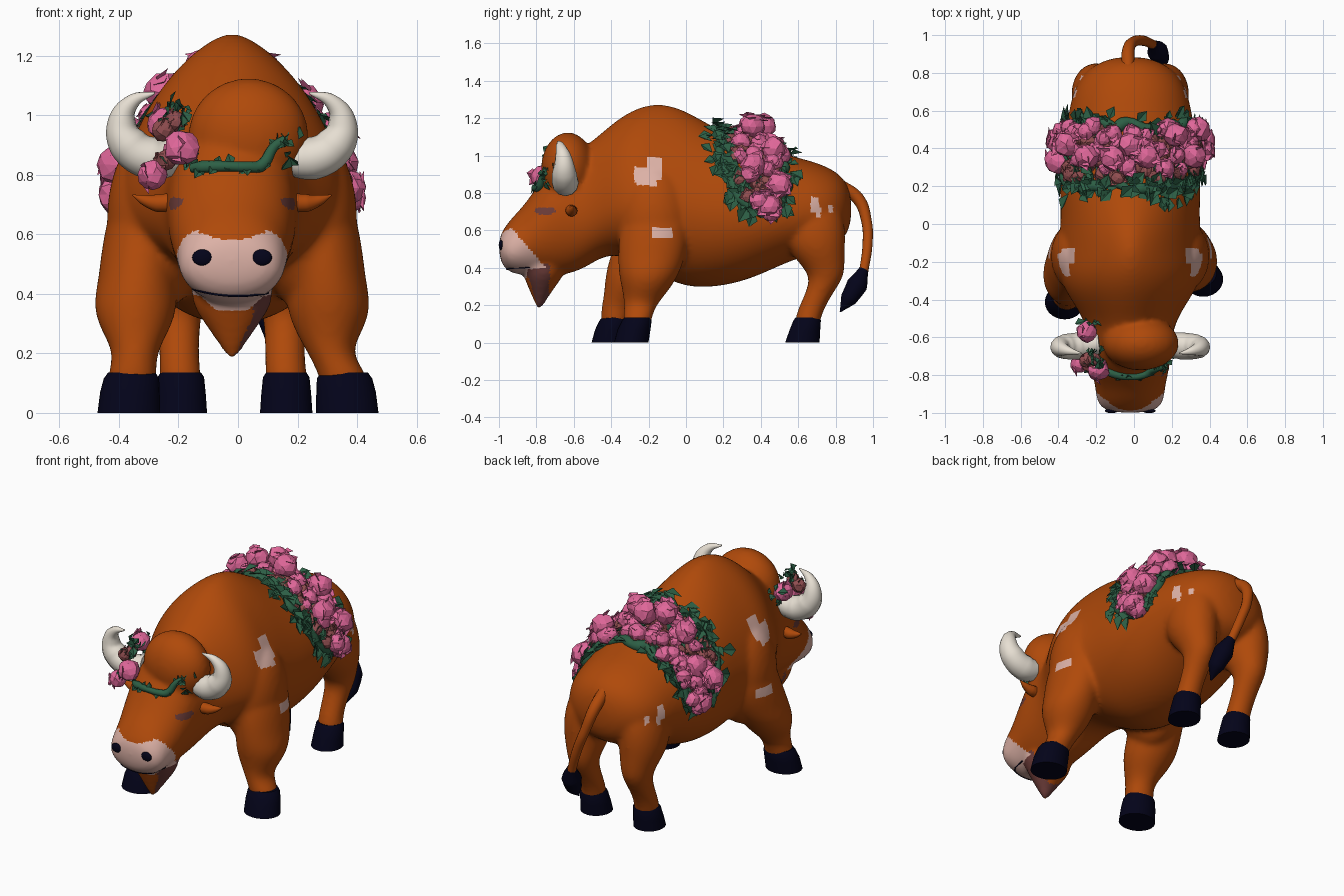
import bpy, bmesh, math, random
from mathutils import Vector, Matrix

random.seed(7)
if "Cube" in bpy.data.objects:
    bpy.data.objects.remove(bpy.data.objects["Cube"], do_unlink=True)


def material(name, *rgb):
    m = bpy.data.materials.new(name)
    m.use_nodes = True
    m.diffuse_color = (*rgb, 1)
    for node in m.node_tree.nodes:
        if node.type == 'BSDF_PRINCIPLED':
            node.inputs["Base Color"].default_value = (*rgb, 1)
    return m


COAT = material("orange coat", .43, .067, .003)
SKIN = material("pale pink skin", .72, .44, .38)
BROWN = material("dull brown", .15, .045, .04)
NAVY = material("dark navy", .001, .001, .01)
HORN = material("ivory horn", .8, .74, .65)
PINK = material("rose pink", .74, .135, .32)
DUSTY = material("dusty rose", .28, .075, .08)
GREEN = material("leaf green", .026, .115, .06)
MID = -.02  # the body leans slightly to its right


def activate(ob):
    bpy.ops.object.select_all(action='DESELECT')
    ob.select_set(True)
    bpy.context.view_layer.objects.active = ob


def to_object(name, bm, mats, smooth=None):
    bmesh.ops.recalc_face_normals(bm, faces=bm.faces)
    me = bpy.data.meshes.new(name)
    bm.to_mesh(me)
    bm.free()
    for m in mats:
        me.materials.append(m)
    ob = bpy.data.objects.new(name, me)
    bpy.context.collection.objects.link(ob)
    activate(ob)
    if smooth:
        bpy.ops.object.shade_smooth_by_angle(angle=math.radians(smooth))
    return ob


def loft(bm, rings):
    rows = [[bm.verts.new(p) for p in r] for r in rings]
    n = len(rows[0])
    for a, b in zip(rows, rows[1:]):
        for i in range(n):
            bm.faces.new((a[i], a[(i + 1) % n], b[(i + 1) % n], b[i]))
    bm.faces.new(rows[0])
    bm.faces.new(rows[-1])


ANGLES = [math.tau * i / 28 for i in range(28)]


def upright_ring(y, top, bot, half, bias):
    """Egg-shaped section across the body; the hump tapers to a ridge."""
    mid = bot + (top - bot) * bias
    ridge = 2 / (1.5 + .5 * min(1, abs(y + .12) / .45))
    ring = []
    for a in ANGLES:
        c, s = math.cos(a), math.sin(a)
        if s > 0:
            c, s = math.copysign(abs(c) ** ridge, c), s ** ridge
        ring.append(Vector((MID + half * c, y, mid + s * ((top - mid) if s > 0 else (mid - bot)))))
    return ring


def flat_ring(z, x, y, rx, ry):
    return [Vector((x + rx * math.cos(a), y + ry * math.sin(a), z)) for a in ANGLES]


def ellipsoid(bm, centre, size):
    bmesh.ops.create_uvsphere(bm, u_segments=24, v_segments=14, radius=1,
                              matrix=Matrix.Translation(centre) @ Matrix.Diagonal((*size, 1)))


def strand(name, points, mat):
    """Tapered tube through (x, y, z, radius) points."""
    cu = bpy.data.curves.new(name, 'CURVE')
    cu.dimensions = '3D'
    cu.bevel_depth, cu.bevel_resolution, cu.resolution_u = 1, 4, 8
    cu.use_fill_caps = True
    sp = cu.splines.new('BEZIER')
    sp.bezier_points.add(len(points) - 1)
    for bp, (x, y, z, r) in zip(sp.bezier_points, points):
        bp.co, bp.radius = (x, y, z), r
        bp.handle_left_type = bp.handle_right_type = 'AUTO'
    cu.materials.append(mat)
    ob = bpy.data.objects.new(name, cu)
    bpy.context.collection.objects.link(ob)
    activate(ob)
    bpy.ops.object.convert(target='MESH')
    bpy.context.object.data.shade_smooth()


# Body and head: one run of sections from rump to muzzle
bm = bmesh.new()
loft(bm, [upright_ring(*s) for s in (
    (.885, .77, .66, .06, .5), (.86, .86, .57, .16, .5), (.8, .92, .52, .25, .48),
    (.7, .965, .48, .305, .46), (.6, .99, .45, .325, .46), (.5, 1.02, .41, .345, .46),
    (.35, 1.06, .34, .365, .46), (.2, 1.125, .3, .375, .46), (.05, 1.215, .29, .37, .44),
    (-.05, 1.265, .315, .375, .42), (-.15, 1.285, .36, .385, .38), (-.25, 1.265, .42, .385, .36),
    (-.35, 1.21, .47, .35, .36), (-.45, 1.125, .46, .28, .4), (-.55, 1.04, .39, .23, .45),
    (-.65, 1, .36, .22, .5), (-.72, .95, .355, .215, .5), (-.8, .83, .36, .2, .5),
    (-.87, .73, .36, .185, .45), (-.93, .67, .37, .18, .42), (-.975, .61, .4, .155, .45),
    (-1, .56, .46, .09, .5))])
# Beard
loft(bm, [flat_ring(z, MID, y, rx, ry) for z, y, rx, ry in (
    (.175, -.785, .01, .01), (.24, -.78, .05, .04), (.31, -.77, .1, .08),
    (.38, -.76, .145, .12), (.48, -.76, .13, .11))])
# Hair mound on the poll
ellipsoid(bm, (.035, -.632, .93), (.205, .145, .195))

FRONT_LEG = ((.78, .27, -.15, .11, .16), (.6, .3, -.17, .135, .19), (.45, .318, -.185, .13, .18),
             (.36, .325, -.2, .145, .16), (.28, .325, -.215, .118, .125), (.2, .325, -.245, .07, .085),
             (.13, .355, -.26, .085, .078), (.07, .357, -.264, .075, .07))
HIND_LEG = ((.84, .13, .68, .05, .08), (.74, .165, .68, .12, .15), (.6, .18, .685, .135, .17),
            (.5, .185, .695, .125, .155), (.42, .18, .73, .1, .12), (.35, .18, .755, .08, .09),
            (.27, .178, .715, .07, .075), (.18, .178, .668, .067, .07), (.12, .178, .65, .072, .07),
            (.07, .178, .645, .065, .06))
FRONT_HOOF = ((0, .367, -.293, .105, .092), (.07, .363, -.278, .1, .088), (.115, .358, -.264, .093, .08),
              (.135, .357, -.26, .08, .07))
HIND_HOOF = ((0, .177, .622, .088, .092), (.06, .177, .634, .084, .083), (.12, .177, .648, .078, .073),
             (.135, .177, .65, .068, .064))


def leg_rings(sections, side, stride, low_shift):
    """Mirror a leg, slide its foot forward by the stride and sideways by the low shift."""
    rings = []
    for z, x, y, rx, ry in sections:
        foot = min(1, max(0, (.6 - z) / .4))
        shift = low_shift if z < .18 else MID
        rings.append(flat_ring(z, side * x + shift, y - stride * foot, rx, ry))
    return rings


for side, label in ((1, "left"), (-1, "right")):
    ellipsoid(bm, (side * .25 + MID, -.17, .65), (.173, .205, .31))
    ellipsoid(bm, (side * .15 + MID, -.71, .75), (.05, .06, .035))
    for kind, leg, hoof, step, shift in (("front", FRONT_LEG, FRONT_HOOF, .06 - side * .06, 0),
                                         ("hind", HIND_LEG, HIND_HOOF, 0, -.015)):
        loft(bm, leg_rings(leg, side, step, shift))
        hb = bmesh.new()
        loft(hb, leg_rings(hoof, side, step, shift))
        to_object(f"{kind}_hoof_{label}", hb, [NAVY], 50)

# Blend all coat parts into one smooth skin
body = to_object("body", bm, [COAT, SKIN, BROWN])
sub = body.modifiers.new("Round", 'SUBSURF')
sub.levels = 2
remesh = body.modifiers.new("Blend", 'REMESH')
remesh.mode, remesh.voxel_size = 'VOXEL', .0135
soft = body.modifiers.new("Soften", 'SMOOTH')
soft.factor, soft.iterations = .5, 10
for name in [m.name for m in body.modifiers]:
    bpy.ops.object.modifier_apply(modifier=name)
body.data.shade_smooth()

# Muzzle, beard, eyes and coat patches, coloured by place
PATCHES = ((-.28, -.13, .87, .94), (-.21, -.13, .93, .99), (-.27, -.16, .84, .88),
           (-.18, -.07, .56, .615), (.665, .71, .7, .78), (.69, .72, .67, .72),
           (.76, .785, .69, .74))


def coat_index(c, n):
    x = c.x - MID
    low = .345 if c.y < -.85 and abs(x) < .15 else .395
    if low < c.z < .6 - .02 * math.cos(x * 18) and c.y < -.92 + (.6 - c.z) * .85:
        return 1
    if -.9 < c.y < -.73 and c.z < .42 and (n.x > .5 or (n.y > .2 and c.y > -.8)):
        return 2
    if ((abs(x) - .18) / .07) ** 2 + ((c.y + .75) / .06) ** 2 + ((c.z - .705) / .021) ** 2 < 1:
        return 2
    if abs(x) > .15 and n.x * x > .03:
        if any(a < c.y < b and d < c.z < e for a, b, d, e in PATCHES):
            return 1
    return 0


for p in body.data.polygons:
    p.material_index = coat_index(p.center, p.normal)
bpy.context.view_layer.update()
graph = bpy.context.evaluated_depsgraph_get()


def on_skin(point, lift):
    _, loc, normal, _ = body.closest_point_on_mesh(point)
    return loc + normal * lift


def on_face(x, z):
    return body.ray_cast(Vector((x, -2, z)), Vector((0, 1, 0)), depsgraph=graph)[1]


# Ears, horns, nostrils and mouth
for side, label in ((1, "left"), (-1, "right")):
    strand("ear_" + label, [(side * x + MID, y, z, r) for x, y, z, r in (
        (.15, -.62, .715, .026), (.2, -.615, .708, .032), (.25, -.61, .705, .03),
        (.295, -.605, .715, .018), (.335, -.6, .732, .002))], COAT)
    strand("horn_" + label, [(side * x + MID, y, z, r) for x, y, z, r in (
        (.16, -.63, .87, .055), (.27, -.645, .855, .072), (.35, -.65, .905, .066),
        (.37, -.655, .98, .047), (.335, -.67, 1.045, .026), (.26, -.685, 1.075, .004))], HORN)
    nb = bmesh.new()
    ellipsoid(nb, on_face(side * .1 + MID, .522), (.034, .012, .027))
    to_object("nostril_" + label, nb, [NAVY], 60)
strand("mouth", [(*on_face(x, .393 + x * x), .004)
                 for x in (-.15, -.12, -.08, -.05, -.02, .01, .04, .07, .1)], NAVY)

# Tail and tuft
strand("tail", [(-.03, .82, .84, .036), (-.03, .92, .77, .033), (0, .965, .65, .028),
                (.05, .97, .52, .027), (.1, .95, .38, .025)], COAT)
strand("tail_tuft", [(.1, .95, .39, .026), (.125, .915, .31, .056), (.14, .87, .235, .045),
                     (.14, .825, .165, .004)], NAVY)

# Flowers and leaves, gathered by colour
bunches = {"blossoms": (bmesh.new(), PINK), "faded_blossoms": (bmesh.new(), DUSTY),
           "leaves": (bmesh.new(), GREEN)}


def jitter():
    return Vector([random.uniform(-1, 1) for _ in range(3)])


def leaf(kind, p, normal, size, rise=.7):
    """Folded kite-shaped leaf or petal."""
    b = bunches[kind][0]
    d = (normal * random.uniform(0, rise) + normal.cross(jitter()).normalized()).normalized()
    w = d.cross(normal).normalized() * size * .38
    mid = p + d * size * .5
    base, tip = b.verts.new(p), b.verts.new(p + d * size)
    for s in (1, -1):
        b.faces.new((base, b.verts.new(mid + w * s + normal * size * .2), tip))


def blossom(kind, p, normal, r):
    """Rounded angular bud with a few loose petals."""
    b = bunches[kind][0]
    bud = bmesh.ops.create_icosphere(b, subdivisions=2, radius=r, matrix=Matrix.Translation(p))
    for v in bud["verts"]:
        v.co += jitter() * r * .1
    for _ in range(3):
        leaf(kind, p + normal * r * .3, normal, r * 1.3)


def drape(t, y):
    """Point and normal on the back; t runs from flank to flank."""
    a = t * math.radians(100)
    d = Vector((math.sin(a), 0, math.cos(a)))
    _, loc, _, _ = body.ray_cast(Vector((MID, y, .75)) + d * 2, -d, depsgraph=graph)
    return loc, d


def band(t, across):
    """Distance along the back; the garland narrows to a point on each flank."""
    return .365 + .08 * t ** 4 + across * (1 - .8 * t ** 6)


# Back garland: two vines, blossoms between, leaves throughout
for edge, label in ((-.17, "front"), (.16, "rear")):
    pts = []
    for i in range(25):
        t = i / 12 - 1
        loc, d = drape(t, band(t, edge + random.uniform(-.02, .02)))
        pts.append((*(loc + d * .005), random.uniform(.02, .035)))
    strand(f"garland_vine_{label}", pts, GREEN)
for i in range(340):
    t = random.uniform(-1, 1)
    loc, d = drape(t, band(t, random.choice((-.2, -.16, -.08, 0, .07, .17)) + random.uniform(-.03, .03)))
    leaf("leaves", loc + d * random.uniform(.005, .02), d, random.uniform(.06, .11), .35)
for i in range(90):
    t = (i + .5) / 45 - 1
    loc, d = drape(t * .97, band(t, random.uniform(-.13, .14)))
    blossom("faded_blossoms", loc + d * .015, d, random.uniform(.03, .045))
for i in range(44):
    t = (i + .5) / 22 - 1
    loc, d = drape(t, band(t, random.uniform(-.09, .16)))
    blossom("blossoms", loc + d * random.uniform(.03, .055), d, random.uniform(.034, .054))
for t, y in ((0, .42), (.12, .36), (-.13, .35), (-.35, .36), (.4, .47), (.6, .36), (-.62, .42),
             (.76, .5), (-.78, .33), (.93, .44), (-.93, .44)):
    loc, d = drape(t, y)
    blossom("blossoms", loc + d * (.12 - .085 * abs(t)), d, .066)

# Head garland: leafy brow band and a small bunch beside one horn
brow = [on_skin((x, -.85 + x * x, .855 + max(0, x - .08) * .5), .008)
        for x in (-.19, -.14, -.08, -.02, .04, .1, .15, .19)]
strand("brow_band", [(*p, random.uniform(.015, .022)) for p in brow], GREEN)
for p in brow * 2:
    leaf("leaves", p, Vector((0, -1, .3)).normalized(), random.uniform(.03, .05))
for kind, x, y, z, r in (("blossoms", -.285, -.74, .8, .05), ("blossoms", -.19, -.77, .89, .06),
                         ("blossoms", -.25, -.57, .97, .055), ("faded_blossoms", -.25, -.72, .95, .04),
                         ("faded_blossoms", -.21, -.72, .98, .035), ("faded_blossoms", -.24, -.75, .85, .035)):
    out = Vector((x, y + .62, z - .85)).normalized()
    blossom(kind, Vector((x, y, z)), out, r)
for centre, count in (((-.21, -.71, 1), 26), ((-.24, -.53, .96), 14), ((-.19, -.75, .87), 12),
                      ((.16, -.73, .89), 12)):
    for _ in range(count):
        off = jitter()
        leaf("leaves", Vector(centre) + off * .03, off.normalized(), random.uniform(.035, .065))

for kind, (b, mat) in bunches.items():
    to_object("garland_" + kind, b, [mat])
